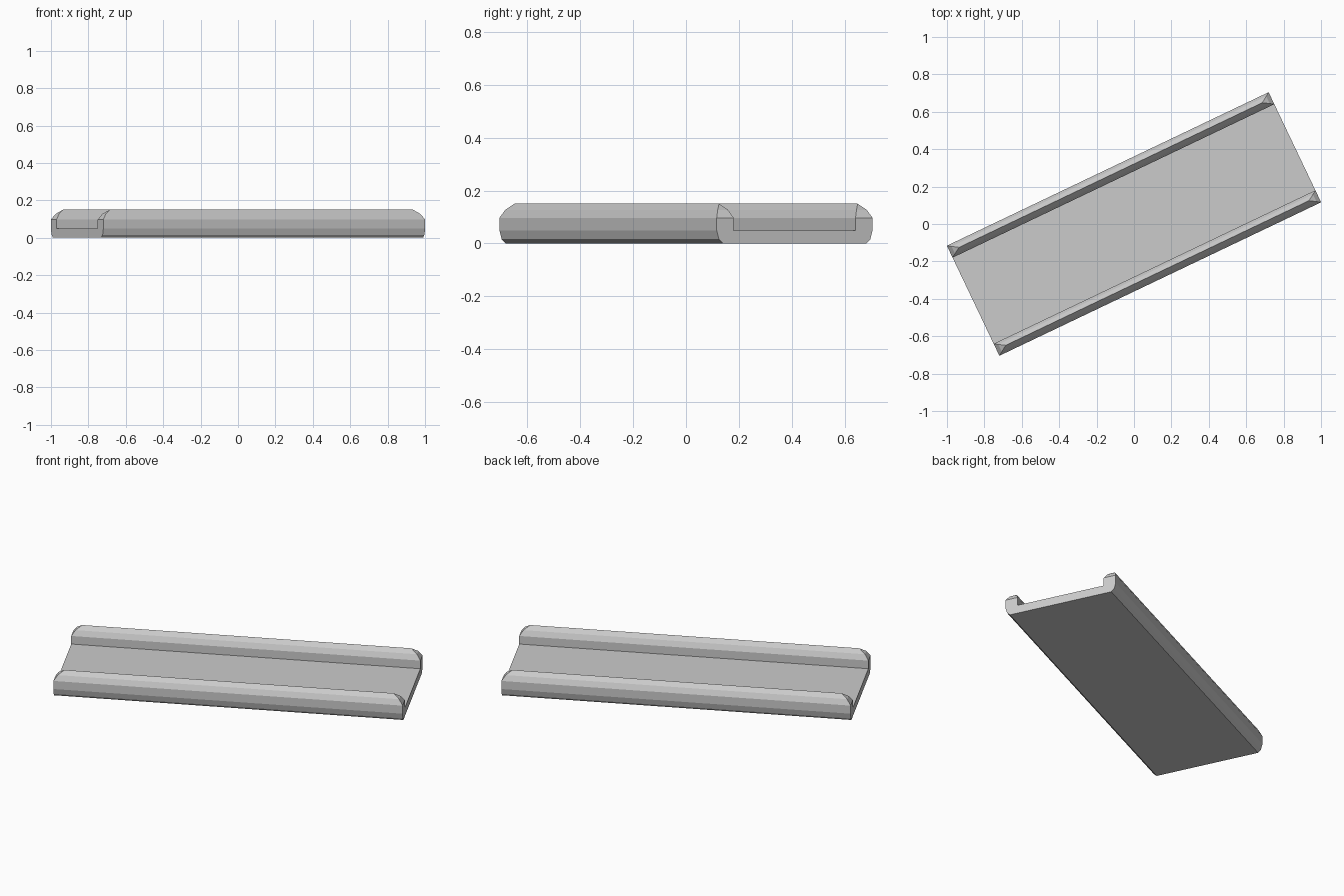
import bpy
import bmesh
import math

cube = bpy.data.objects.get("Cube")
if cube:
    bpy.data.objects.remove(cube, do_unlink=True)

HALF_LENGTH = 0.953
TURN = math.radians(25.5)

# One grey for the whole piece
grey = bpy.data.materials.new("plain grey")
grey.use_nodes = True
colour = (0.6, 0.6, 0.6, 1)
grey.diffuse_color = colour
grey.node_tree.nodes["Principled BSDF"].inputs["Base Color"].default_value = colour

# Half section, from the underside round the rail to the floor:
# (distance from centre line, height, how far the end is pulled in)
half = [
    (0.300, 0.0, 0), (0.317, 0.016, 0), (0.326, 0.049, 0), (0.326, 0.097, 0),
    (0.312, 0.127, 0.021), (0.290, 0.150, 0.055), (0.269, 0.127, 0.021),
    (0.255, 0.097, 0), (0.255, 0.049, 0),
]
n = len(half)
section = half + [(-y, z, inset) for y, z, inset in reversed(half)]
count = len(section)

# Sweep the section along the length
bm = bmesh.new()
ends = [[bm.verts.new((side * (HALF_LENGTH - inset), y, z)) for y, z, inset in section]
        for side in (-1, 1)]
for i in range(count):
    j = (i + 1) % count
    bm.faces.new((ends[0][i], ends[0][j], ends[1][j], ends[1][i]))

# Close each end: upright channel face, then the hipped tips of both rails
for ring in ends:
    for rail in (ring[:n], ring[n:][::-1]):
        bm.faces.new((rail[3], rail[4], rail[6], rail[7]))
        bm.faces.new((rail[4], rail[5], rail[6]))
    bm.faces.new([v for v, point in zip(ring, section) if point[2] == 0])
bmesh.ops.recalc_face_normals(bm, faces=bm.faces)

mesh = bpy.data.meshes.new("channel_tray")
bm.to_mesh(mesh)
bm.free()
mesh.materials.append(grey)
tray = bpy.data.objects.new("channel_tray", mesh)
tray.rotation_euler.z = TURN
bpy.context.collection.objects.link(tray)
